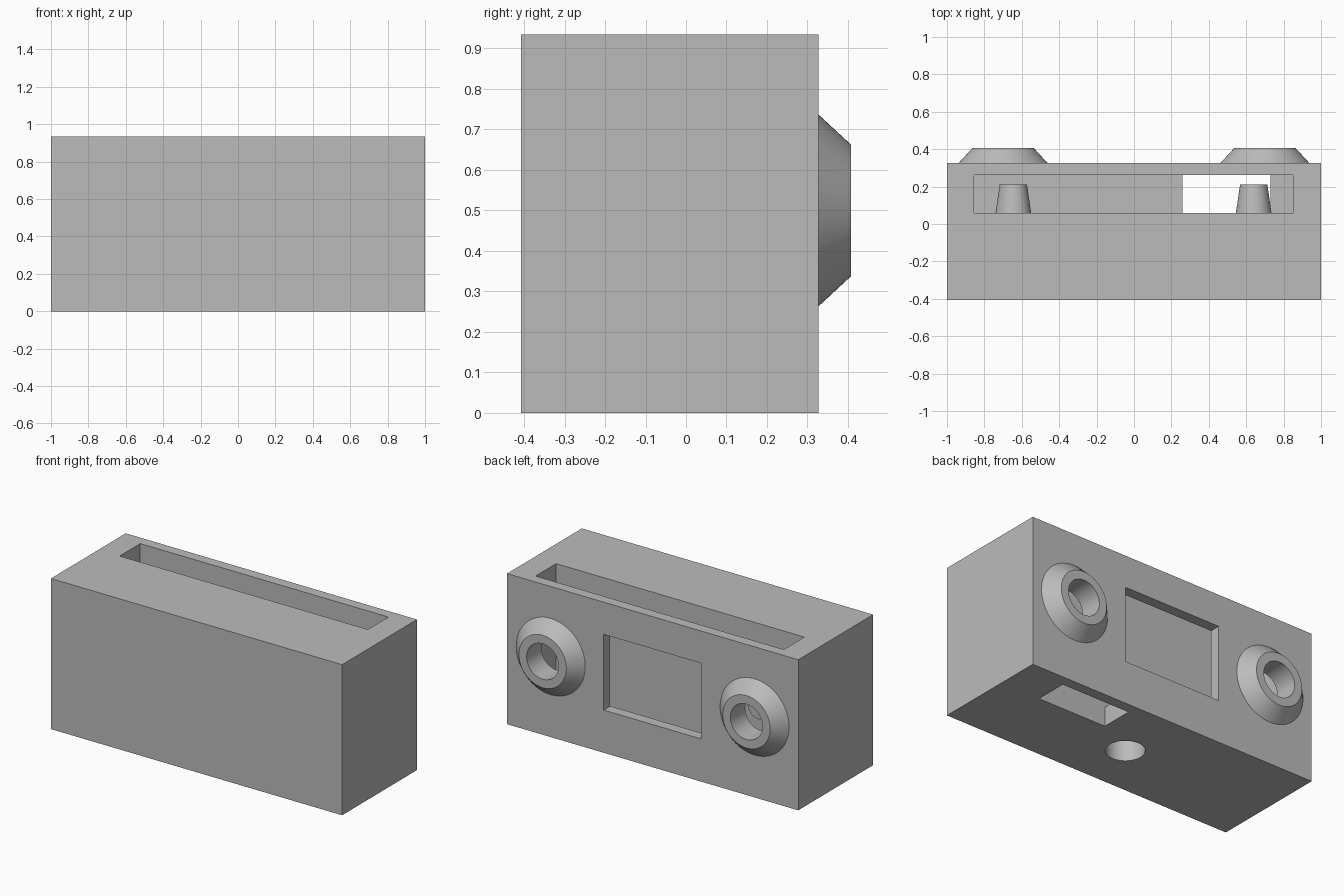
import bpy, bmesh, math
from mathutils import Matrix, Vector

if "Cube" in bpy.data.objects:
    bpy.data.objects.remove(bpy.data.objects["Cube"], do_unlink=True)

grey = bpy.data.materials.new("plain grey")
grey.use_nodes = True
colour = (0.5, 0.5, 0.5, 1)
grey.diffuse_color = colour
grey.node_tree.nodes["Principled BSDF"].inputs["Base Color"].default_value = colour

SEGMENTS = 64
BACK, WALL_IN, WALL_FRONT = 0.327, 0.262, 0.06
MID_Z = 0.5


def finish(name, bm):
    bmesh.ops.recalc_face_normals(bm, faces=bm.faces)
    mesh = bpy.data.meshes.new(name)
    bm.to_mesh(mesh)
    bm.free()
    mesh.materials.append(grey)
    obj = bpy.data.objects.new(name, mesh)
    bpy.context.collection.objects.link(obj)
    return obj


def box(name, low, high):
    bm = bmesh.new()
    low, high = Vector(low), Vector(high)
    size = high - low
    bmesh.ops.create_cube(bm, size=1, matrix=Matrix.Translation((low + high) / 2) @ Matrix.Diagonal((*size, 1)))
    return finish(name, bm)


def cone(name, start, end, r1, r2):
    bm = bmesh.new()
    start, end = Vector(start), Vector(end)
    axis = end - start
    turn = axis.to_track_quat('Z', 'Y').to_matrix().to_4x4()
    bmesh.ops.create_cone(bm, cap_ends=True, segments=SEGMENTS, radius1=r1, radius2=r2,
                          depth=axis.length, matrix=Matrix.Translation((start + end) / 2) @ turn)
    return finish(name, bm)


def collar(name, x):
    # open profile turned round the y axis
    bm = bmesh.new()
    profile = [(0.11, BACK), (0.11, 0.407), (0.163, 0.407), (0.237, BACK)]
    verts = [bm.verts.new((x + r, y, MID_Z)) for r, y in profile]
    edges = [bm.edges.new(pair) for pair in zip(verts, verts[1:])]
    bmesh.ops.spin(bm, geom=verts + edges, cent=(x, 0, MID_Z), axis=(0, 1, 0),
                   angle=math.tau, steps=SEGMENTS)
    bmesh.ops.remove_doubles(bm, verts=bm.verts, dist=0.0001)
    return finish(name, bm)


def smooth(obj):
    bpy.ops.object.select_all(action='DESELECT')
    obj.select_set(True)
    bpy.context.view_layer.objects.active = obj
    bpy.ops.object.shade_smooth_by_angle(angle=math.radians(30))


# Body block and its openings
body = box("body", (-1, -0.407, 0), (1, BACK, 0.935))
cutters = [
    box("slot_cutter", (-0.855, WALL_FRONT, 0.12), (0.85, WALL_IN, 1.1)),
    box("floor_cutter", (0.26, WALL_FRONT, -0.1), (0.73, WALL_IN, 0.3)),
    box("window_cutter", (-0.333, 0.16, 0.265), (0.337, 0.5, 0.735)),
    cone("mount_cutter", (0, -0.075, -0.1), (0, -0.075, 0.4), 0.11, 0.11),
]
for x in (-0.7, 0.7):
    cutters.append(cone("port_cutter", (x, 0.23, MID_Z), (x, 0.5, MID_Z), 0.11, 0.11))

bpy.context.view_layer.objects.active = body
for cutter in cutters:
    cut = body.modifiers.new("cut", 'BOOLEAN')
    cut.operation, cut.solver, cut.object = 'DIFFERENCE', 'EXACT', cutter
    bpy.ops.object.modifier_apply(modifier=cut.name)
    bpy.data.objects.remove(cutter, do_unlink=True)
smooth(body)

# Collars on the back and tapered pegs inside the slot
for side, collar_x, peg_x in (("left", 0.7, 0.64), ("right", -0.7, -0.645)):
    smooth(collar(side + "_collar", collar_x))
    smooth(cone(side + "_peg", (peg_x, WALL_FRONT, MID_Z), (peg_x, 0.21, MID_Z), 0.095, 0.073))
